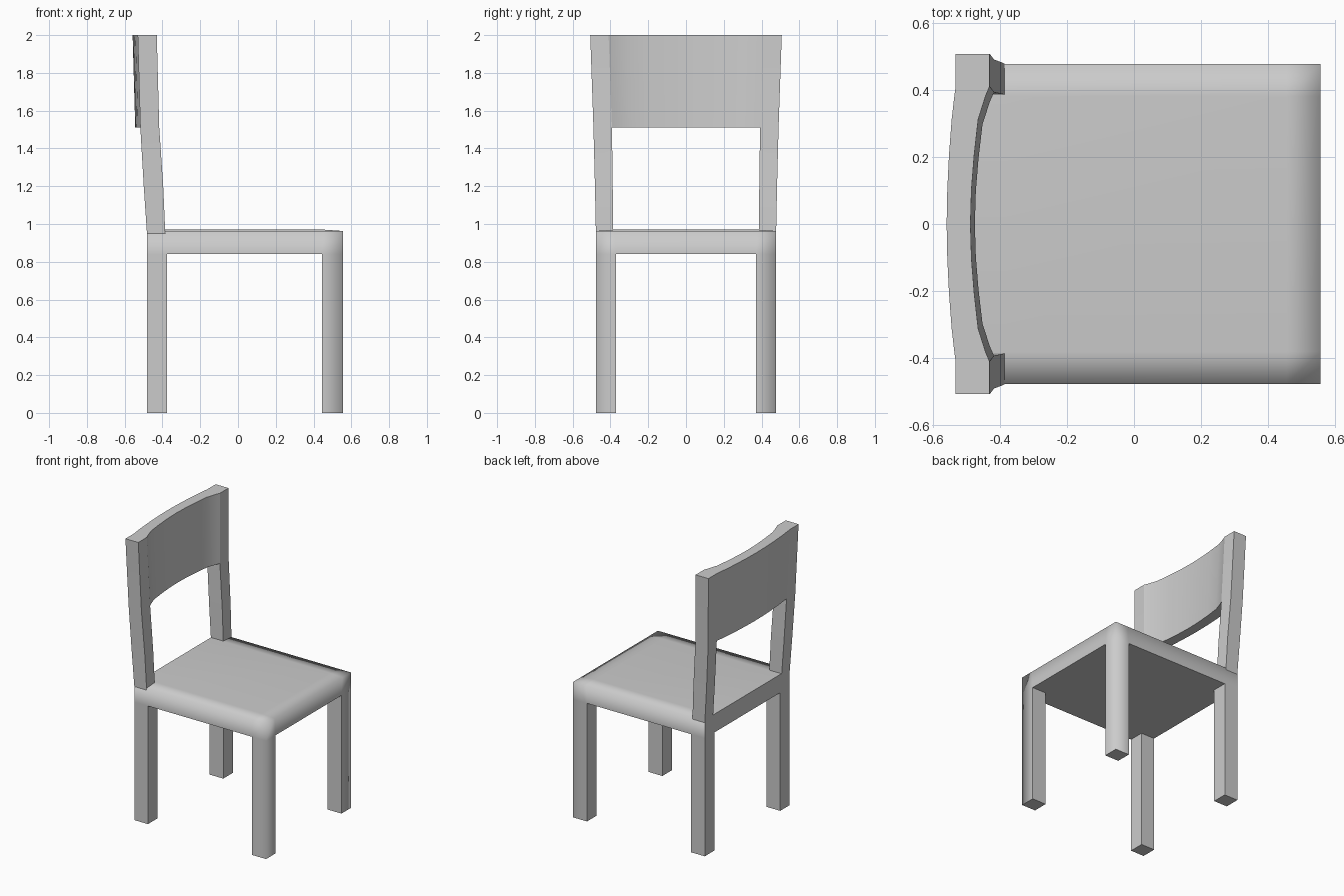
import bpy
import bmesh

if "Cube" in bpy.data.objects:
    bpy.data.objects.remove(bpy.data.objects["Cube"])

SEAT_BOTTOM, SEAT_TOP, RIM = 0.84, 0.97, 0.963
FRONT, SIDE = 0.555, 0.477


def finish(name, bm):
    bmesh.ops.recalc_face_normals(bm, faces=bm.faces)
    mesh = bpy.data.meshes.new(name)
    bm.to_mesh(mesh)
    bm.free()
    obj = bpy.data.objects.new(name, mesh)
    bpy.context.collection.objects.link(obj)
    return obj


def smooth(bm, keep_soft=lambda e: False, limit=0.5):
    bm.normal_update()
    for f in bm.faces:
        f.smooth = True
    for e in bm.edges:
        e.smooth = keep_soft(e) or e.calc_face_angle(0) < limit


def loft(bm, rings):
    loops = [[bm.verts.new(p) for p in ring] for ring in rings]
    for a, b in zip(loops, loops[1:]):
        n = len(a)
        for i in range(n):
            j = (i + 1) % n
            bm.faces.new((a[i], a[j], b[j], b[i]))
    return loops


# seat slab on a 3 x 3 grid, with the corner cells pulled down into legs
bm = bmesh.new()
bot_x, bot_y = (-0.482, -0.375, 0.445, FRONT), (-SIDE, -0.37, 0.37, SIDE)
top_x, top_y = (-0.482, -0.385, 0.455, FRONT), (-SIDE, -0.38, 0.38, SIDE)
low = [[bm.verts.new((x, y, SEAT_BOTTOM)) for y in bot_y] for x in bot_x]
high = [[bm.verts.new((x, y, RIM if i == 3 or j in (0, 3) else SEAT_TOP))
         for j, y in enumerate(top_y)] for i, x in enumerate(top_x)]
corners = []
for i in range(3):
    for j in range(3):
        for g in (low, high):
            f = bm.faces.new((g[i][j], g[i + 1][j], g[i + 1][j + 1], g[i][j + 1]))
            if g is low and i != 1 and j != 1:
                corners.append(f)
for k in range(3):
    for e in (0, 3):
        bm.faces.new((low[e][k], low[e][k + 1], high[e][k + 1], high[e][k]))
        bm.faces.new((low[k][e], low[k + 1][e], high[k + 1][e], high[k][e]))
bmesh.ops.recalc_face_normals(bm, faces=bm.faces)
ext = bmesh.ops.extrude_discrete_faces(bm, faces=corners)["faces"]
for f in ext:
    # each leg: bottom cap moved to the floor, with its four sides
    old = [bm.verts.new(v.co) for v in f.verts]
    for v in f.verts:
        v.co.z = 0
    n = len(old)
    vs = list(f.verts)
    for i in range(n):
        bm.faces.new((old[i], old[(i + 1) % n], vs[(i + 1) % n], vs[i]))
bmesh.ops.remove_doubles(bm, verts=bm.verts, dist=0.0005)
bmesh.ops.recalc_face_normals(bm, faces=bm.faces)


def soft_outer(e):
    a, b = (v.co for v in e.verts)
    rim = min(a.z, b.z) > 0.9 and max(a.x, b.x) > -0.48
    corner = (abs(a.z - b.z) > 0.05
              and all(p.x > FRONT - 0.002 and abs(p.y) > SIDE - 0.002 for p in (a, b)))
    return rim or corner


smooth(bm, soft_outer)
finish("seat_and_legs", bm)

# back posts: z, back x, front x, inner y, outer y
SECTIONS = [(0.95, -0.482, -0.385, 0.385, SIDE),
            (1.2, -0.499, -0.396, 0.388, 0.482),
            (1.51, -0.517, -0.417, 0.392, 0.49),
            (2.0, -0.531, -0.43, 0.41, 0.507)]
bm = bmesh.new()
loops = loft(bm, [[(xb, yi, z), (xf, yi, z), (xf, yo, z), (xb, yo, z)]
                  for z, xb, xf, yi, yo in SECTIONS])
bm.faces.new(loops[0])
bm.faces.new(loops[-1])
bmesh.ops.recalc_face_normals(bm, faces=bm.faces)
smooth(bm)
posts = finish("back_posts", bm)
posts.modifiers.new("mirror", "MIRROR").use_axis = (False, True, False)

# curved back panel: fraction of half width, front bow, back bow
BOW = [(1, 0, 0), (0.93, 0.012, 0.004), (0.76, 0.034, 0.012), (0.5, 0.046, 0.02),
       (0.25, 0.054, 0.025), (0, 0.057, 0.027)]
BOW += [(-t, f, b) for t, f, b in BOW[-2::-1]]
bm = bmesh.new()
(z0, b0, f0, y0, _), (z1, b1, f1, y1, _) = SECTIONS[2:]
loops = loft(bm, [[(b0 - b, t * y0, z0), (f0 - f, t * y0, z0),
                   (f1 - f, t * y1, z1), (b1 - b, t * y1, z1)] for t, f, b in BOW])
bm.faces.new(loops[0])
bm.faces.new(loops[-1])
bmesh.ops.recalc_face_normals(bm, faces=bm.faces)
smooth(bm)
finish("back_panel", bm)
